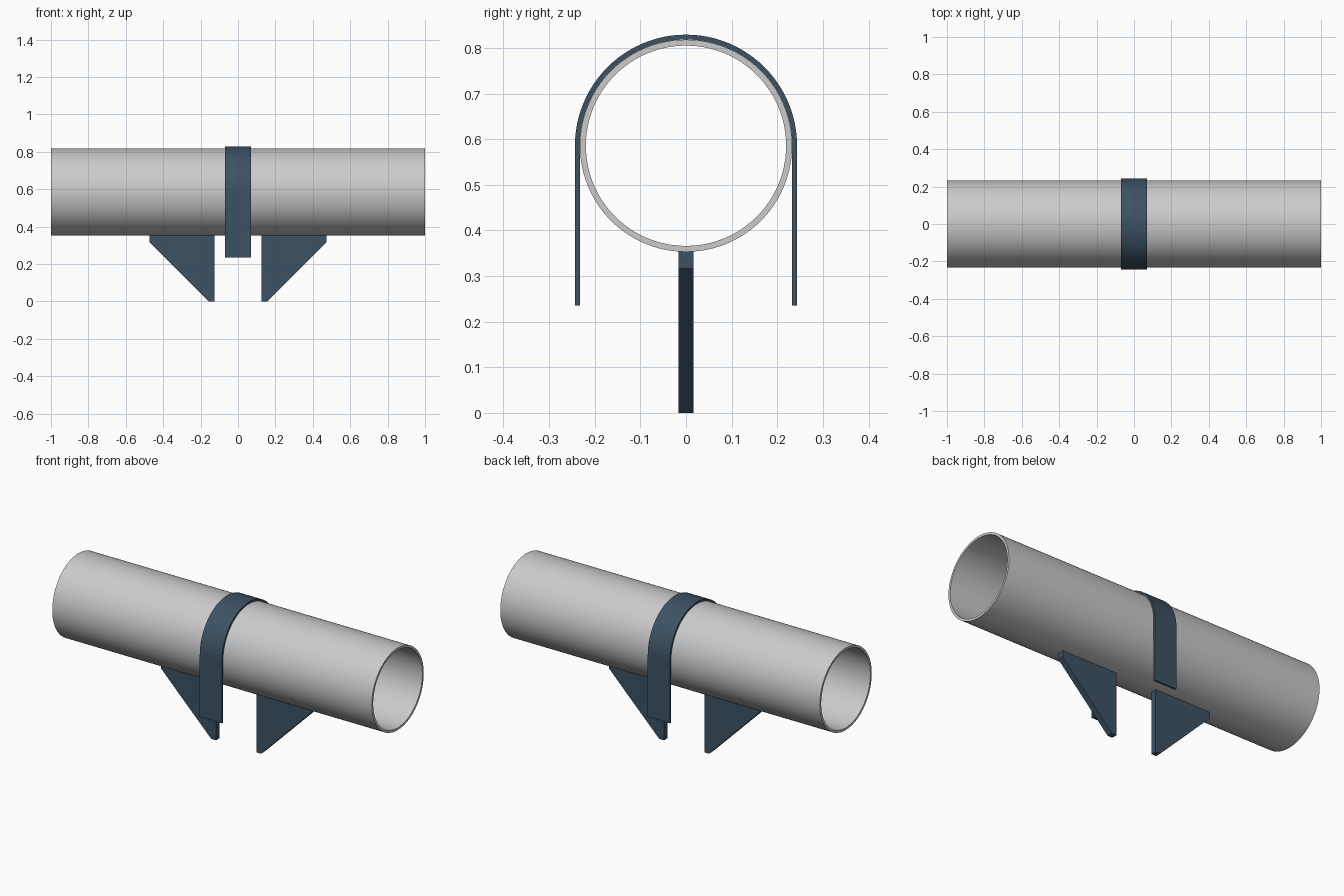
import bpy, bmesh
from math import sin, cos, pi, radians

if "Cube" in bpy.data.objects:
    bpy.data.objects.remove(bpy.data.objects["Cube"])

ZC = 0.5855          # pipe axis height
R_OUT, R_IN = 0.2325, 0.2195
R_STRAP = 0.2435

steel = bpy.data.materials.new("blue_steel")
steel.diffuse_color = (0.045, 0.085, 0.125, 1)
steel.use_nodes = True
steel.node_tree.nodes["Principled BSDF"].inputs["Base Color"].default_value = steel.diffuse_color


def finish(name, bm, mat=None, smooth=False):
    bmesh.ops.recalc_face_normals(bm, faces=bm.faces)
    me = bpy.data.meshes.new(name)
    bm.to_mesh(me)
    bm.free()
    ob = bpy.data.objects.new(name, me)
    bpy.context.collection.objects.link(ob)
    if mat:
        me.materials.append(mat)
    if smooth:
        bpy.ops.object.select_all(action='DESELECT')
        ob.select_set(True)
        bpy.context.view_layer.objects.active = ob
        bpy.ops.object.shade_smooth_by_angle(angle=radians(30))
    return ob


def sweep_band(outer, inner, x0, x1, closed):
    """Solid band along x between an outer and an inner (y, z) line."""
    bm = bmesh.new()
    rings = [[bm.verts.new((x, *p)) for x, p in
              ((x0, o), (x1, o), (x1, i), (x0, i))]
             for o, i in zip(outer, inner)]
    n = len(rings)
    for a in range(n if closed else n - 1):
        r, s = rings[a], rings[(a + 1) % n]
        for k in range(4):
            bm.faces.new((r[k], r[(k + 1) % 4], s[(k + 1) % 4], s[k]))
    if not closed:
        bm.faces.new(rings[0])
        bm.faces.new(rings[-1])
    return bm


def arc(r, a0, a1, n):
    return [(r * cos(a0 + (a1 - a0) * i / n), ZC + r * sin(a0 + (a1 - a0) * i / n))
            for i in range(n + 1)]


# Hollow pipe
finish("pipe", sweep_band(arc(R_OUT, 0, 2 * pi, 96)[:-1],
                          arc(R_IN, 0, 2 * pi, 96)[:-1], -1, 1, True), smooth=True)


# U-shaped strap over the pipe with straight legs
def strap_line(r):
    return [(r, 0.235)] + arc(r, 0, pi, 48) + [(-r, 0.235)]


finish("strap", sweep_band(strap_line(R_STRAP), strap_line(R_OUT + 0.0003),
                           -0.069, 0.069, False), steel, True)

# Pair of triangular gusset plates under the pipe
profile = [(0.126, 0), (0.156, 0), (0.472, 0.316), (0.472, 0.3545), (0.126, 0.3545)]
for side, name in ((-1, "left_gusset"), (1, "right_gusset")):
    bm = bmesh.new()
    face = bm.faces.new([bm.verts.new((side * x, -0.0165, z)) for x, z in profile])
    ext = bmesh.ops.extrude_face_region(bm, geom=[face], use_keep_orig=True)
    for v in ext["geom"]:
        if isinstance(v, bmesh.types.BMVert):
            v.co.y = 0.0165
    finish(name, bm, steel)
